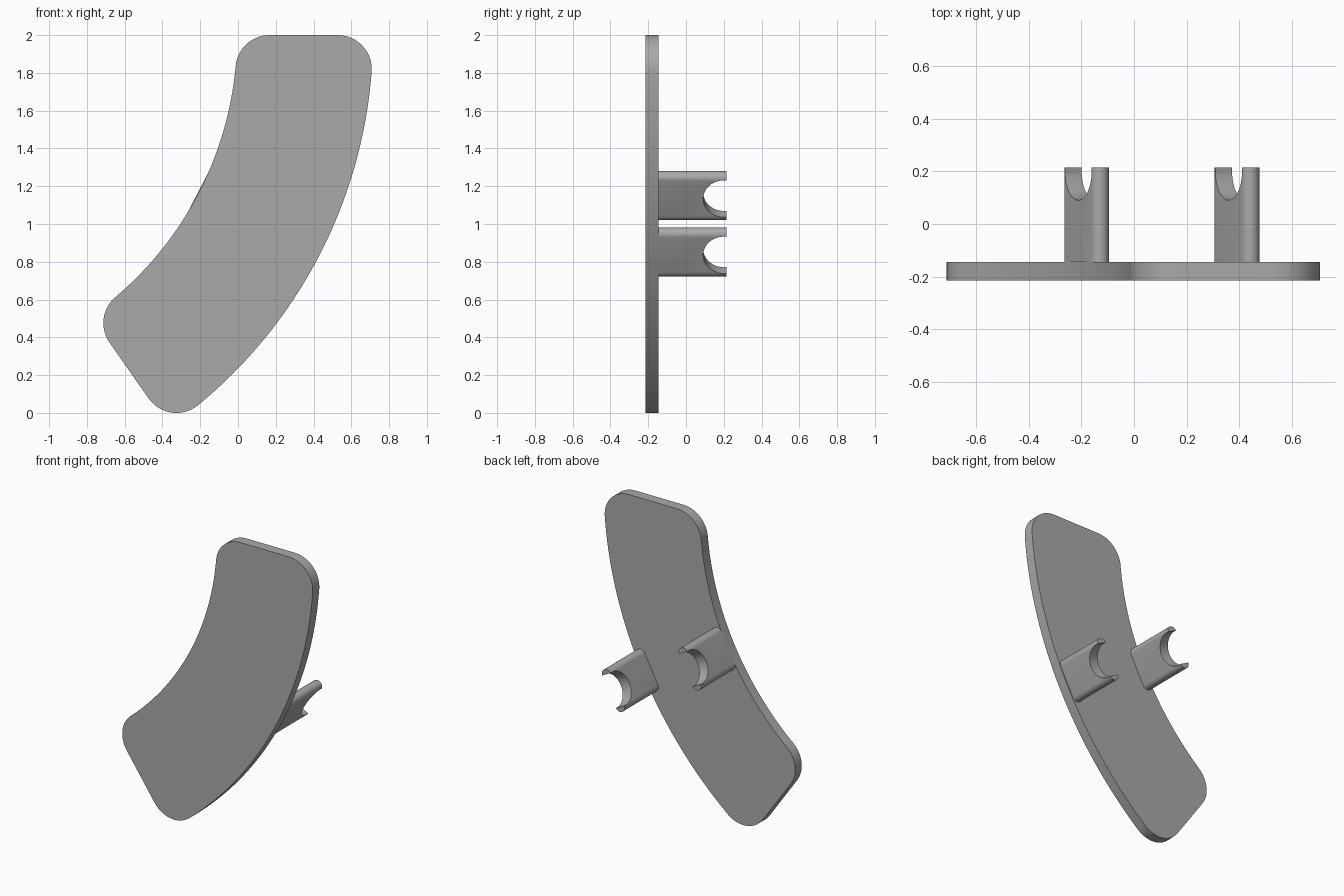
import bpy
import bmesh
from math import sin, cos, asin, radians, pi
from mathutils import Vector

cube = bpy.data.objects.get("Cube")
if cube:
    bpy.data.objects.remove(cube, do_unlink=True)

# Single plain grey
grey = bpy.data.materials.new("plain grey")
grey.use_nodes = True
colour = (0.4, 0.4, 0.4, 1)
grey.diffuse_color = colour
grey.node_tree.nodes["Principled BSDF"].inputs["Base Color"].default_value = colour

FRONT, SEAM, BACK = -0.215, -0.145, 0.215
CX, CZ = -1.82, 2.0           # centre of the curved sweep
R_IN, R_OUT = 1.815, 2.535
CORNER = 0.18
SWEEP = radians(55)


def polar(r, a, cx=CX, cz=CZ):
    return cx + r * cos(a), cz + r * sin(a)


def arc(centre, r, a0, a1, n):
    return [polar(r, a0 + (a1 - a0) * i / n, *centre) for i in range(n + 1)]


def prism(name, outline, y0, y1):
    """Extrude an xz outline from y0 to y1."""
    bm = bmesh.new()
    face = bm.faces.new([bm.verts.new((x, y0, z)) for x, z in outline])
    ext = bmesh.ops.extrude_face_region(bm, geom=[face])
    moved = [g for g in ext["geom"] if isinstance(g, bmesh.types.BMVert)]
    bmesh.ops.translate(bm, verts=moved, vec=(0, y1 - y0, 0))
    bmesh.ops.remove_doubles(bm, verts=bm.verts, dist=1e-5)
    bmesh.ops.recalc_face_normals(bm, faces=bm.faces)
    mesh = bpy.data.meshes.new(name)
    bm.to_mesh(mesh)
    bm.free()
    mesh.materials.append(grey)
    obj = bpy.data.objects.new(name, mesh)
    bpy.context.collection.objects.link(obj)
    return obj


def activate(obj):
    bpy.ops.object.select_all(action='DESELECT')
    obj.select_set(True)
    bpy.context.view_layer.objects.active = obj


def smooth(obj):
    activate(obj)
    bpy.ops.object.shade_smooth_by_angle(angle=radians(30))


# Curved plate: ring sector with four rounded corners
o = asin(CORNER / (R_OUT - CORNER))
i = asin(CORNER / (R_IN + CORNER))
r_o, r_i = R_OUT - CORNER, R_IN + CORNER
outline = arc((CX, CZ), R_OUT, o - SWEEP, -o, 40)
outline += arc(polar(r_o, -o), CORNER, -o, pi / 2, 14)[1:]
outline += arc(polar(r_i, -i), CORNER, pi / 2, pi - i, 14)
outline += arc((CX, CZ), R_IN, -i, i - SWEEP, 40)[1:]
outline += arc(polar(r_i, i - SWEEP), CORNER, pi - SWEEP + i, 1.5 * pi - SWEEP, 14)[1:]
outline += arc(polar(r_o, o - SWEEP), CORNER, 1.5 * pi - SWEEP, 2 * pi - SWEEP + o, 14)[:-1]
smooth(prism("curved_plate", outline, FRONT, SEAM))

# Rear clips: rounded bars with a round notch in the free end
mid = -SWEEP / 2
HALF, RAD, NOTCH = 0.106, 0.036, 0.11
along = mid + pi / 2
for name, x, z in (("inner_clip", -0.18, 1.15), ("outer_clip", 0.392, 0.852)):
    bar = arc(polar(HALF, along, x, z), RAD, mid, mid + pi, 14)
    bar += arc(polar(-HALF, along, x, z), RAD, mid + pi, mid + 2 * pi, 14)
    clip = prism(name, bar, SEAM, BACK)

    axis = Vector((cos(mid), 0, sin(mid)))
    bpy.ops.mesh.primitive_cylinder_add(
        vertices=48, radius=NOTCH, depth=0.3, location=(x, 0.201, z),
        rotation=axis.to_track_quat('Z', 'Y').to_euler())
    cutter = bpy.context.object
    cutter.name = "notch_cutter"
    cutter.hide_render = True

    activate(clip)
    cut = clip.modifiers.new("notch", 'BOOLEAN')
    cut.operation = 'DIFFERENCE'
    cut.solver = 'EXACT'
    cut.object = cutter
    bpy.ops.object.modifier_apply(modifier=cut.name)
    bpy.data.objects.remove(cutter, do_unlink=True)
    smooth(clip)
